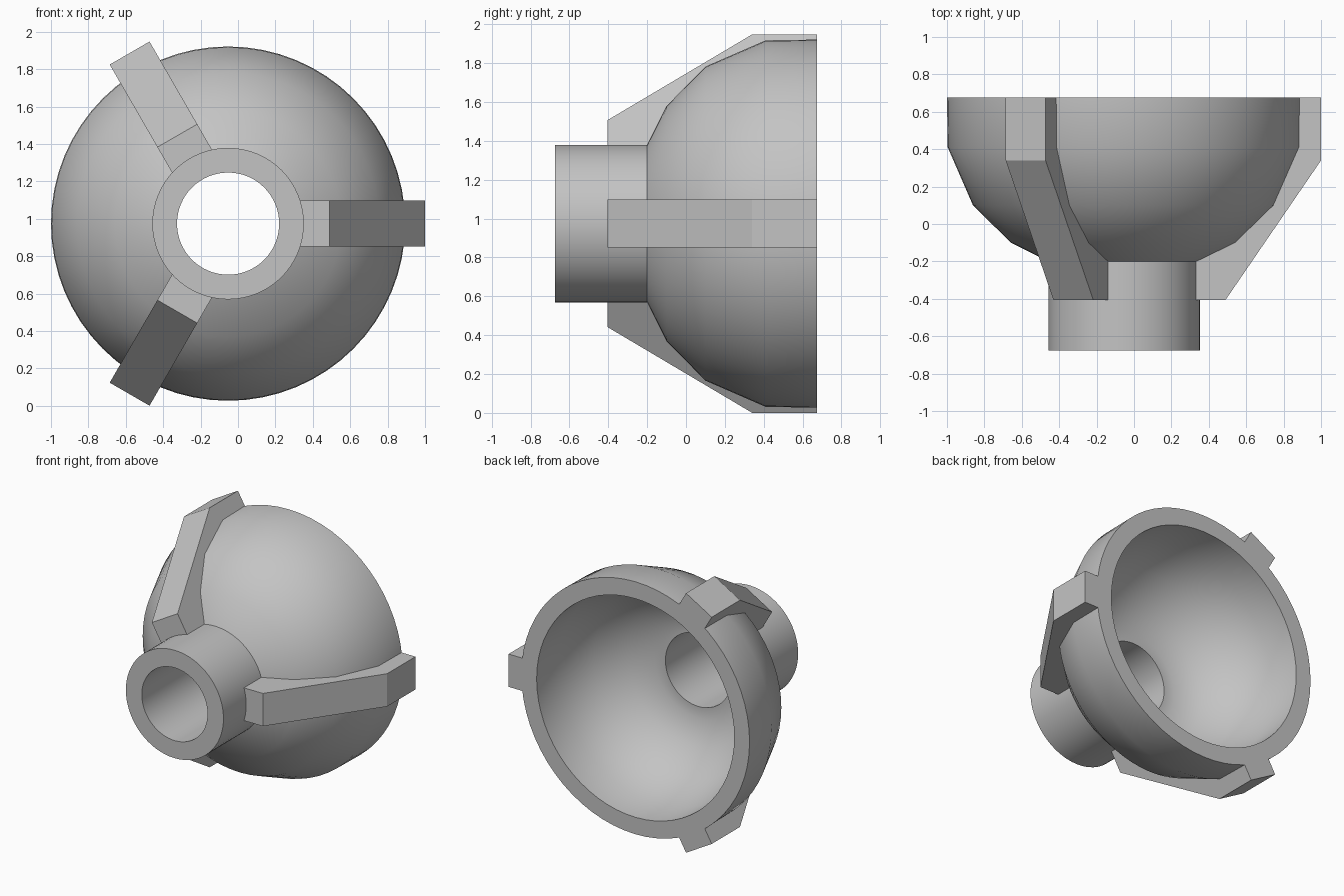
import bpy, bmesh
from math import pi, radians
from mathutils import Matrix, Vector

cube = bpy.data.objects.get("Cube")
if cube:
    bpy.data.objects.remove(cube, do_unlink=True)

CENTRE = Vector((-0.053, 0, 0.974))

grey = bpy.data.materials.new("plain grey")
grey.use_nodes = True
colour = (0.55, 0.55, 0.55, 1)
grey.diffuse_color = colour
grey.node_tree.nodes["Principled BSDF"].inputs["Base Color"].default_value = colour


def make_object(name, bm):
    bmesh.ops.recalc_face_normals(bm, faces=bm.faces)
    mesh = bpy.data.meshes.new(name)
    bm.to_mesh(mesh)
    bm.free()
    mesh.materials.append(grey)
    obj = bpy.data.objects.new(name, mesh)
    obj.location = CENTRE
    bpy.context.collection.objects.link(obj)
    return obj


def lathe(name, profile, steps=64):
    """Turn a closed (radius, y) profile around the y axis."""
    bm = bmesh.new()
    verts = [bm.verts.new((r, y, 0)) for r, y in profile]
    edges = [bm.edges.new((a, b)) for a, b in zip(verts, verts[1:] + verts[:1])]
    bmesh.ops.spin(bm, geom=verts + edges, cent=(0, 0, 0), axis=(0, 1, 0),
                   angle=2 * pi, steps=steps)
    bmesh.ops.remove_doubles(bm, verts=bm.verts, dist=0.0005)
    return make_object(name, bm)


def rib(name, profile, width, angle):
    """Extrude a closed (radius, y) profile across z, then turn it about y."""
    bm = bmesh.new()
    face = bm.faces.new([bm.verts.new((r, y, -width / 2)) for r, y in profile])
    top = bmesh.ops.extrude_face_region(bm, geom=[face])["geom"]
    bmesh.ops.translate(bm, vec=(0, 0, width),
                        verts=[g for g in top if isinstance(g, bmesh.types.BMVert)])
    bmesh.ops.rotate(bm, verts=bm.verts, matrix=Matrix.Rotation(angle, 3, 'Y'))
    return make_object(name, bm)


# Hollow bowl with its tubular neck
outside = [(0.405, -0.675), (0.405, -0.2), (0.605, -0.1), (0.808, 0.1),
           (0.943, 0.41), (0.947, 0.675)]
inside = [(0.82, 0.675), (0.812, 0.43), (0.70, 0.17), (0.53, 0.01),
          (0.36, -0.07), (0.273, -0.07), (0.273, -0.675)]
bowl = lathe("bowl_and_neck", outside + inside)
bpy.context.view_layer.objects.active = bowl
bowl.select_set(True)
bpy.ops.object.shade_smooth_by_angle(angle=radians(30))

# Three ribs from neck to rim
rib_profile = [(0.385, -0.405), (0.543, -0.405), (1.053, 0.34), (1.053, 0.675),
               (0.93, 0.675), (0.92, 0.41), (0.77, 0.12), (0.57, -0.06),
               (0.385, -0.15)]
for i, side in enumerate(("left", "upper_right", "lower_right")):
    rib(side + "_rib", rib_profile, 0.246, -i * 2 * pi / 3)
